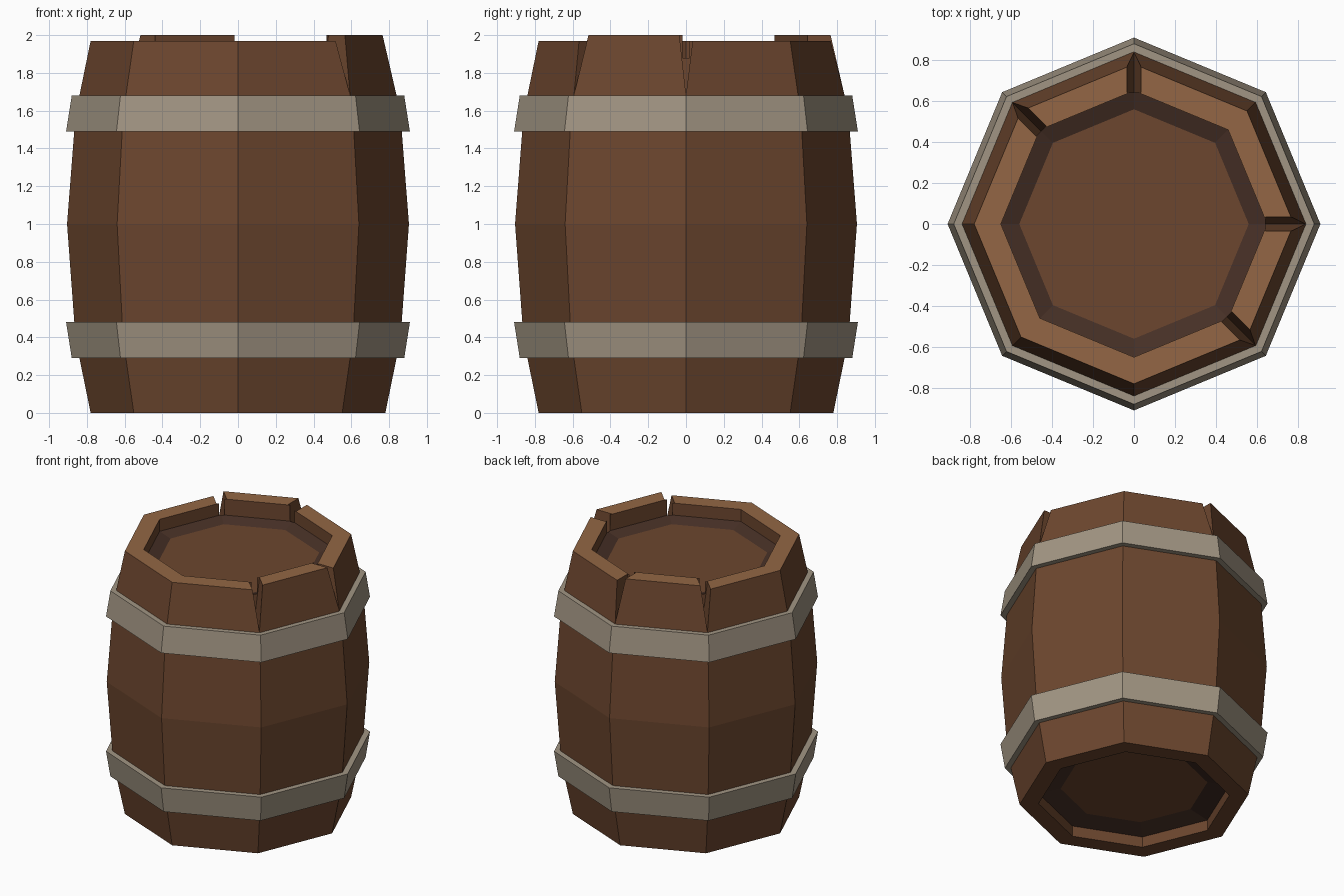
import bpy, bmesh
from math import sin, cos, radians, atan2, degrees

if "Cube" in bpy.data.objects:
    bpy.data.objects.remove(bpy.data.objects["Cube"])

SIDES = 8


def srgb_material(name, rgb):
    mat = bpy.data.materials.new(name)
    mat.diffuse_color = [(c / 255) ** 2.2 for c in rgb] + [1]
    mat.use_nodes = True
    mat.node_tree.nodes["Principled BSDF"].inputs["Base Color"].default_value = mat.diffuse_color
    return mat


WOOD = srgb_material("wood", (108, 72, 50))
RIM = srgb_material("cut_wood", (146, 102, 70))
DARK = srgb_material("dark_wood", (72, 51, 42))
METAL = srgb_material("hoop_metal", (160, 148, 130))


def make_object(name, bm, mats):
    bmesh.ops.recalc_face_normals(bm, faces=bm.faces)
    mesh = bpy.data.meshes.new(name)
    bm.to_mesh(mesh)
    bm.free()
    for m in mats:
        mesh.materials.append(m)
    ob = bpy.data.objects.new(name, mesh)
    bpy.context.collection.objects.link(ob)
    return ob


def lathe(name, profile, mats, slots=None, closed=False):
    """Spin (radius, z) points into an eight-sided solid."""
    bm = bmesh.new()
    rings = []
    for r, z in profile:
        angles = [radians(360 * i / SIDES) for i in range(SIDES)]
        rings.append([bm.verts.new((r * cos(a), r * sin(a), z)) for a in angles])
    count = len(rings) if closed else len(rings) - 1
    for k in range(count):
        lo, hi = rings[k], rings[(k + 1) % len(rings)]
        for i in range(SIDES):
            j = (i + 1) % SIDES
            f = bm.faces.new((lo[i], lo[j], hi[j], hi[i]))
            f.material_index = slots[k] if slots else 0
    if not closed:
        bm.faces.new(rings[0])
        bm.faces.new(rings[-1])
    return make_object(name, bm, mats)


# Barrel body: recessed bottom, bulging staves, rim and recessed lid
body_profile = [(0.50, 0.11), (0.65, 0.08), (0.65, 0), (0.78, 0), (0.86, 0.39),
                (0.905, 1.0), (0.86, 1.58), (0.78, 1.97), (0.65, 1.97),
                (0.65, 1.88), (0.56, 1.85)]
body = lathe("barrel_body", body_profile, [WOOD, RIM, DARK],
             slots=[2, 0, 0, 0, 0, 0, 0, 1, 0, 2])

# V-shaped gaps between some staves
bm = bmesh.new()
for angle in (0, 90, 135, 315):
    a = radians(angle)
    tri = []
    for r in (0.642, 1.0):
        tri.append([bm.verts.new((r * cos(a) - t * sin(a), r * sin(a) + t * cos(a), z))
                    for t, z in ((-0.045, 2.05), (0, 1.685), (0.045, 2.05))])
    bm.faces.new(tri[0])
    bm.faces.new(tri[1])
    for i in range(3):
        j = (i + 1) % 3
        bm.faces.new((tri[0][i], tri[0][j], tri[1][j], tri[1][i]))
cutter = make_object("gap_cutter", bm, [WOOD])
cutter.hide_render = True

mod = body.modifiers.new("gaps", 'BOOLEAN')
mod.operation = 'DIFFERENCE'
mod.solver = 'EXACT'
mod.object = cutter
bpy.context.view_layer.objects.active = body
bpy.ops.object.modifier_apply(modifier=mod.name)
bpy.data.objects.remove(cutter)

# Two staves stand slightly taller than the rest
for v in body.data.vertices:
    ang = degrees(atan2(v.co.y, v.co.x)) % 360
    if v.co.z > 1.96 and (90 < ang < 135 or 315 < ang < 360):
        v.co.z += 0.03

# Metal hoops, mirrored about the middle of the barrel
hoop = [(0.82, 0.29), (0.88, 0.29), (0.91, 0.48), (0.85, 0.48)]
lathe("lower_hoop", hoop, [METAL], closed=True)
lathe("upper_hoop", [(r, 1.97 - z) for r, z in hoop], [METAL], closed=True)
